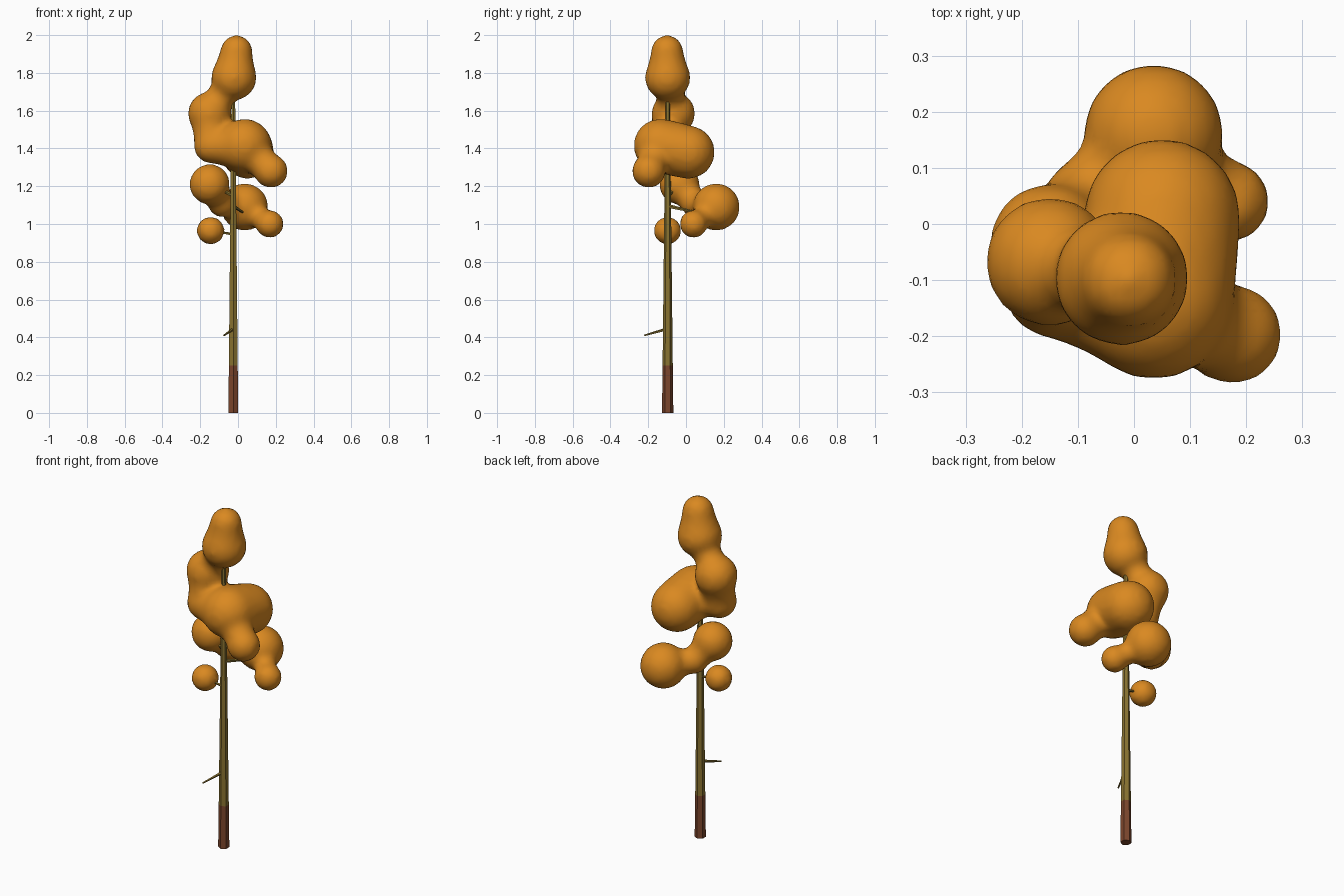
import bpy, bmesh, math
from mathutils import Vector, Matrix

if "Cube" in bpy.data.objects:
    bpy.data.objects.remove(bpy.data.objects["Cube"])


def material(name, rgb):
    m = bpy.data.materials.new(name)
    m.diffuse_color = (*rgb, 1)
    m.use_nodes = True
    m.node_tree.nodes["Principled BSDF"].inputs["Base Color"].default_value = m.diffuse_color
    return m


LEAF = material("leaf_orange", (0.70, 0.25, 0.015))
BARK = material("bark_olive", (0.25, 0.17, 0.03))
BASE = material("bark_brown", (0.20, 0.06, 0.025))


def finish(name, bm, mat):
    me = bpy.data.meshes.new(name)
    bm.to_mesh(me)
    bm.free()
    me.materials.append(mat)
    ob = bpy.data.objects.new(name, me)
    bpy.context.collection.objects.link(ob)
    return ob


def rod(name, a, b, r1, r2, sides, mat):
    """Tapered faceted rod from a to b."""
    a, b = Vector(a), Vector(b)
    d = b - a
    rot = d.to_track_quat('Z', 'Y').to_matrix().to_4x4()
    bm = bmesh.new()
    bmesh.ops.create_cone(bm, cap_ends=True, segments=sides, radius1=r1, radius2=r2,
                          depth=d.length, matrix=Matrix.Translation((a + b) / 2) @ rot)
    return finish(name, bm, mat)


def ball(bm, p, r):
    bmesh.ops.create_icosphere(bm, subdivisions=3, radius=r + 0.003,
                               matrix=Matrix.Translation(p))


def foliage(name, balls, necks):
    """Balls blended by necks (ball, ball, middle radius) into one smooth skin."""
    bm = bmesh.new()
    for p, r in balls.values():
        ball(bm, p, r)
    for i, j, mid in necks:
        (p, r1), (q, r2) = balls[i], balls[j]
        c = 2 * mid - (r1 + r2) / 2
        steps = 10
        for k in range(1, steps):
            t = k / steps
            r = r1 * (1 - t) ** 2 + 2 * c * t * (1 - t) + r2 * t * t
            ball(bm, Vector(p).lerp(Vector(q), t), r)
    ob = finish(name, bm, LEAF)
    rm = ob.modifiers.new("skin", 'REMESH')
    rm.mode = 'VOXEL'
    rm.voxel_size = 0.018
    rm.use_smooth_shade = True
    sm = ob.modifiers.new("soften", 'SMOOTH')
    sm.factor = 0.5
    sm.iterations = 5
    return ob


# Trunk: brown foot and olive stem
TX, TY = -0.025, -0.097
rod("trunk_base", (TX, TY, 0), (TX, TY, 0.25), 0.030, 0.027, 6, BASE)
rod("trunk", (TX, TY, 0.25), (TX, TY, 1.80), 0.027, 0.010, 6, BARK)

# Branches: one bare twig, the others reach into the foliage
for name, z, tip, r in [
    ("bare_twig", 0.445, (-0.075, -0.22, 0.41), 0.009),
    ("branch_small", 0.945, (-0.145, -0.10, 0.965), 0.008),
    ("branch_back", 1.095, (0.03, 0.06, 1.06), 0.011),
    ("branch_left", 1.15, (-0.15, -0.03, 1.21), 0.010),
]:
    rod(name, (TX, TY, z), tip, r, r * 0.5, 5, BARK)

# Upper crown
foliage("upper_foliage", {
    "tip": ((-0.008, -0.10, 1.915), 0.082),
    "top": ((-0.022, -0.097, 1.775), 0.118),
    "left": ((-0.15, -0.067, 1.585), 0.113),
    "low_left": ((-0.14, -0.11, 1.415), 0.092),
    "front": ((0.035, -0.135, 1.415), 0.140),
    "back": ((0.05, 0.012, 1.38), 0.138),
    "right": ((0.175, -0.197, 1.28), 0.087),
}, [
    ("tip", "top", 0.096), ("top", "left", 0.074), ("left", "low_left", 0.092),
    ("low_left", "front", 0.108), ("front", "back", 0.141), ("front", "right", 0.088),
])

# Lower crown
foliage("lower_foliage", {
    "left": ((-0.15, -0.035, 1.21), 0.105),
    "link": ((-0.085, 0.045, 1.11), 0.072),
    "back": ((0.035, 0.16, 1.09), 0.123),
    "right": ((0.168, 0.04, 1.0), 0.072),
}, [("left", "link", 0.074), ("link", "back", 0.075), ("back", "right", 0.062)])

# Single small leaf ball
foliage("small_foliage", {"ball": ((-0.145, -0.098, 0.965), 0.072)}, [])
